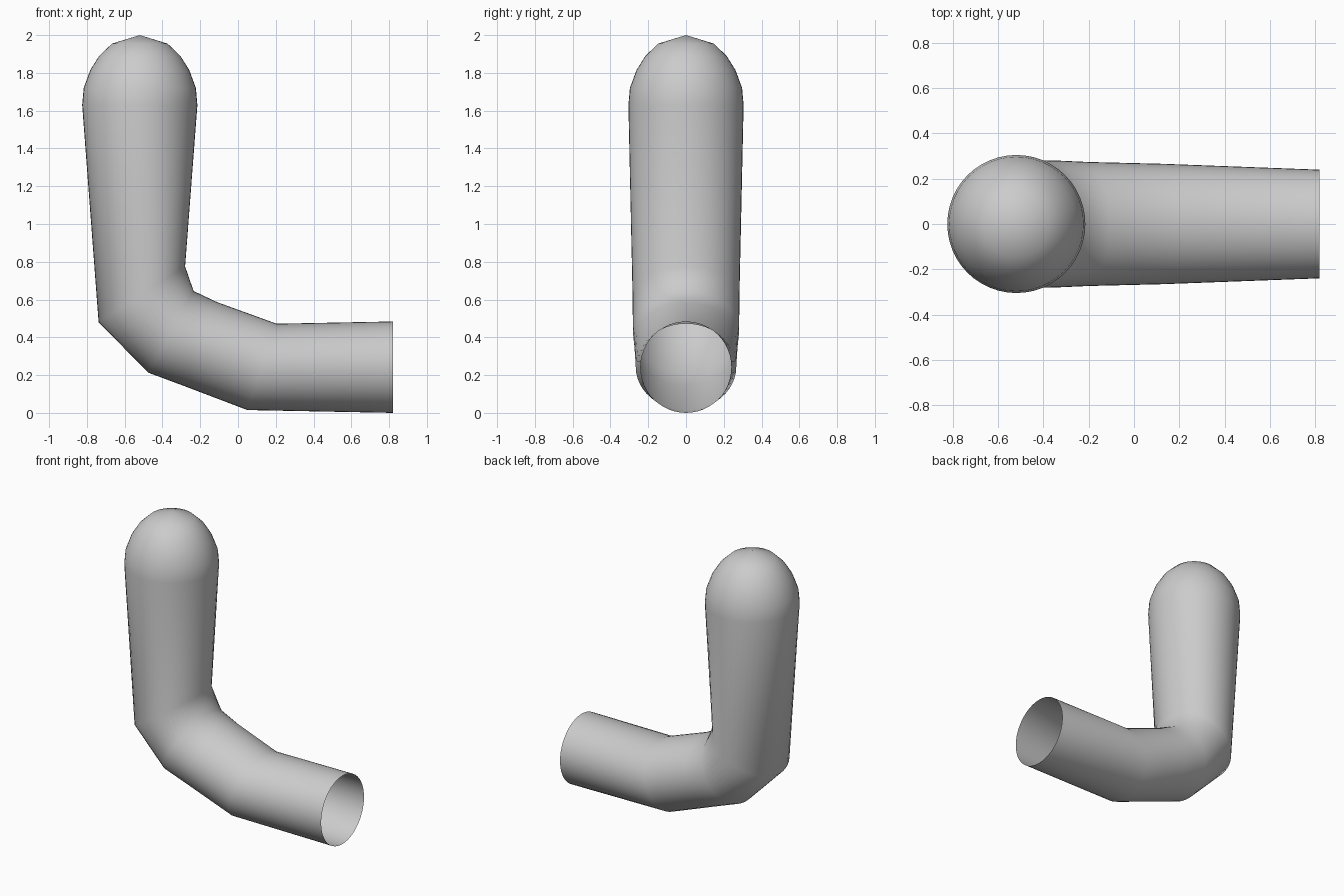
import bpy, bmesh, math
from mathutils import Vector

if "Cube" in bpy.data.objects:
    bpy.data.objects.remove(bpy.data.objects["Cube"])

SIDES = 48
# Rings of the tube: outer point (x, z), inner point (x, z), half width in y
rings = [
    ((0.82, 0.0), (0.82, 0.484), 0.24),
    ((0.05, 0.015), (0.205, 0.472), 0.266),
    ((-0.295, 0.146), (-0.11, 0.586), 0.274),
    ((-0.475, 0.213), (-0.235, 0.645), 0.281),
    ((-0.738, 0.48), (-0.28, 0.775), 0.283),
]
# Rounded closed end: height and radius
cap = [(1.63, 0.305), (1.72, 0.297), (1.815, 0.262), (1.89, 0.215), (1.955, 0.147)]
rings += [((-0.52 - r, z), (-0.52 + r, z), r) for z, r in cap]

bm = bmesh.new()
loops = []
for (ox, oz), (ix, iz), ry in rings:
    outer, inner = Vector((ox, 0, oz)), Vector((ix, 0, iz))
    centre, axis = (outer + inner) / 2, (inner - outer) / 2
    loop = []
    for k in range(SIDES):
        a = 2 * math.pi * k / SIDES
        loop.append(bm.verts.new(centre + axis * math.cos(a) + Vector((0, ry * math.sin(a), 0))))
    loops.append(loop)

# Skin the rings, leaving the lower end open
for a, b in zip(loops, loops[1:]):
    for k in range(SIDES):
        n = (k + 1) % SIDES
        bm.faces.new((a[k], a[n], b[n], b[k]))
tip = bm.verts.new((-0.52, 0, 2.0))
for k in range(SIDES):
    bm.faces.new((loops[-1][k], loops[-1][(k + 1) % SIDES], tip))

bmesh.ops.recalc_face_normals(bm, faces=bm.faces)
# Normals must point away from the tube: the tip faces should look upwards
bm.normal_update()
if tip.link_faces[0].normal.z < 0:
    bmesh.ops.reverse_faces(bm, faces=bm.faces)
for f in bm.faces:
    f.smooth = True

mesh = bpy.data.meshes.new("bent_tube")
bm.to_mesh(mesh)
bm.free()
bpy.context.collection.objects.link(bpy.data.objects.new("bent_tube", mesh))
